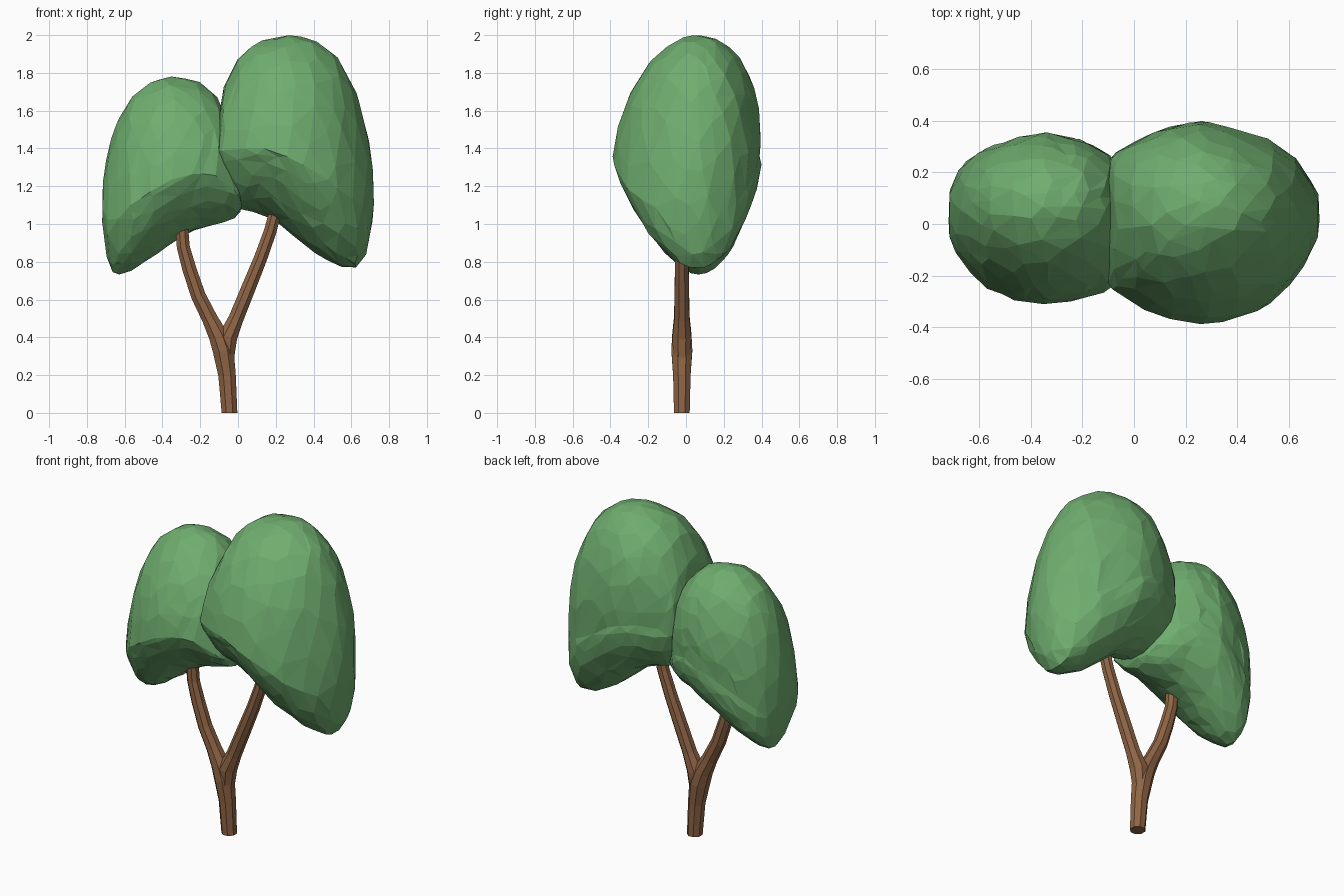
import bpy, bmesh, math, random
from mathutils import Vector

if "Cube" in bpy.data.objects:
    bpy.data.objects.remove(bpy.data.objects["Cube"])

random.seed(4)


def material(name, rgb):
    m = bpy.data.materials.new(name)
    m.diffuse_color = (*rgb, 1)
    m.use_nodes = True
    m.node_tree.nodes["Principled BSDF"].inputs["Base Color"].default_value = m.diffuse_color
    return m


LEAF = material("leaf_green", (0.16, 0.42, 0.16))
BARK = material("bark_brown", (0.28, 0.13, 0.06))


def finish(name, bm, mat):
    bmesh.ops.recalc_face_normals(bm, faces=bm.faces)
    me = bpy.data.meshes.new(name)
    bm.to_mesh(me)
    bm.free()
    me.materials.append(mat)
    ob = bpy.data.objects.new(name, me)
    bpy.context.collection.objects.link(ob)
    return ob


def sample(rows, x):
    # linear interpolation between profile rows
    for a, b in zip(rows, rows[1:]):
        if x <= b[0]:
            t = max(0, (x - a[0]) / (b[0] - a[0]))
            return [p + (q - p) * t for p, q in zip(a, b)][1:]
    return rows[-1][1:]


def crown(name, rows):
    # sphere reshaped so each x slice is an egg; rows: x, z low, z high, y front, y back
    bm = bmesh.new()
    bmesh.ops.create_icosphere(bm, subdivisions=4, radius=1)
    umax = max(v.co.x for v in bm.verts)
    x0, x1 = rows[0][0], rows[-1][0]
    for v in bm.verts:
        u = max(-1, min(1, v.co.x / umax))
        r = max(math.hypot(v.co.y, v.co.z), 1e-6)
        cap = min(1, r / 0.05)
        c, s = v.co.y / r * cap, v.co.z / r * cap
        x = x0 + (x1 - x0) * (u + 1) / 2
        lo, hi, front, back = sample(rows, x)
        mid = lo + 0.38 * (hi - lo)
        half = (back - front) / 2
        y = (front + back) / 2 + half * c + 0.18 * half * abs(s)
        z = mid + (hi - mid) * s if s > 0 else mid - (mid - lo) * abs(s) ** 1.25
        k = 0.004
        v.co = Vector((x, y + random.uniform(-k, k), z + random.uniform(-k, k)))
    ob = finish(name, bm, LEAF)
    dec = ob.modifiers.new("facets", 'DECIMATE')
    dec.ratio = 0.4


def tube(name, path, sides=8):
    # limb in the xz plane; path: x, z, radius
    bm = bmesh.new()
    rings = []
    for i, (x, z, r) in enumerate(path):
        a, b = path[max(i - 1, 0)], path[min(i + 1, len(path) - 1)]
        d = Vector((b[0] - a[0], 0, b[1] - a[1])).normalized()
        if i == 0:
            d = Vector((0, 0, 1))
        side = Vector((d.z, 0, -d.x))
        ring = []
        for k in range(sides):
            t = math.tau * (k + 0.5) / sides
            p = Vector((x, -0.022, z)) + side * r * math.cos(t)
            ring.append(bm.verts.new(p + Vector((0, r * math.sin(t), 0))))
        rings.append(ring)
    for a, b in zip(rings, rings[1:]):
        for k in range(sides):
            n = (k + 1) % sides
            bm.faces.new((a[k], a[n], b[n], b[k]))
    bm.faces.new(rings[0])
    bm.faces.new(rings[-1])
    finish(name, bm, BARK)


# Forked trunk
tube("trunk_and_left_branch", [
    (-0.045, 0, 0.045), (-0.058, 0.2, 0.050), (-0.078, 0.33, 0.060),
    (-0.105, 0.41, 0.055), (-0.15, 0.5, 0.045), (-0.21, 0.62, 0.042),
    (-0.257, 0.76, 0.040), (-0.29, 0.88, 0.037), (-0.302, 1.05, 0.036)])
tube("right_branch", [
    (-0.066, 0.27, 0.046), (-0.055, 0.4, 0.055), (-0.01, 0.5, 0.043),
    (0.055, 0.66, 0.041), (0.12, 0.82, 0.038), (0.17, 0.96, 0.036),
    (0.215, 1.13, 0.035)])

# Leaf crowns
crown("left_crown", [
    (-0.72, 1.00, 1.22, -0.03, 0.12), (-0.69, 0.80, 1.38, -0.12, 0.19),
    (-0.65, 0.73, 1.52, -0.17, 0.24), (-0.57, 0.75, 1.67, -0.25, 0.29),
    (-0.45, 0.83, 1.76, -0.30, 0.33), (-0.34, 0.91, 1.78, -0.315, 0.35),
    (-0.20, 0.98, 1.75, -0.29, 0.32), (-0.10, 1.00, 1.66, -0.26, 0.27),
    (0.0, 1.04, 1.35, -0.18, 0.16), (0.02, 1.08, 1.22, -0.12, 0.10)])
crown("right_crown", [
    (-0.105, 1.28, 1.58, -0.22, 0.24), (-0.08, 1.18, 1.72, -0.26, 0.27),
    (0.0, 1.08, 1.88, -0.31, 0.31), (0.10, 1.06, 1.965, -0.36, 0.36),
    (0.20, 1.02, 1.99, -0.38, 0.385), (0.28, 0.95, 2.0, -0.39, 0.39),
    (0.40, 0.85, 1.98, -0.37, 0.36), (0.53, 0.775, 1.88, -0.31, 0.32),
    (0.63, 0.765, 1.69, -0.21, 0.25), (0.69, 0.86, 1.46, -0.11, 0.16),
    (0.72, 1.08, 1.27, -0.03, 0.10)])
